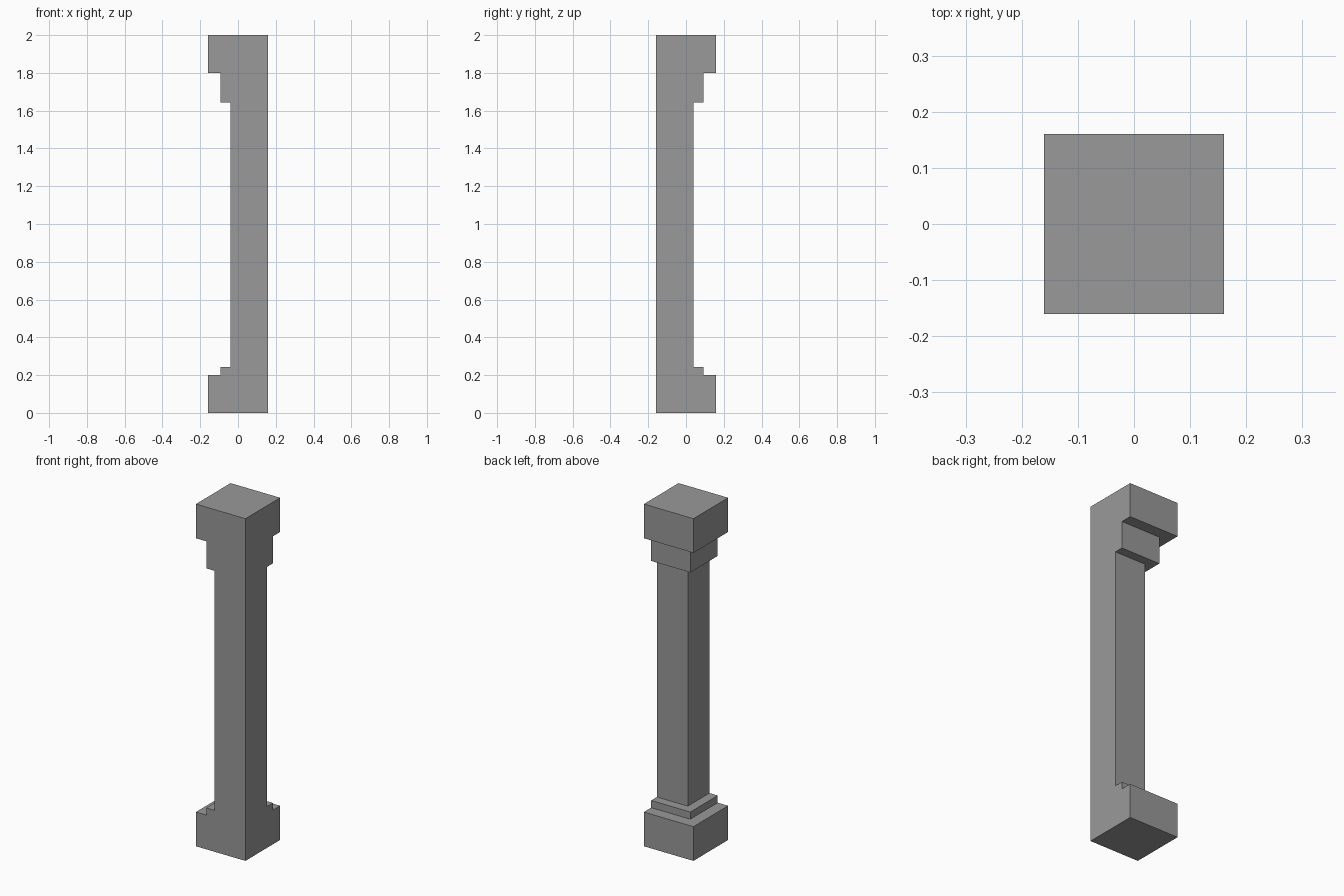
import bpy
import bmesh
from mathutils import Matrix, Vector

if "Cube" in bpy.data.objects:
    bpy.data.objects.remove(bpy.data.objects["Cube"])

HALF = 0.16  # outer half width; all blocks share the corner x=+HALF, y=-HALF

# Dark grey stone
stone = bpy.data.materials.new("dark_stone")
stone.diffuse_color = (0.32, 0.32, 0.32, 1.0)
stone.use_nodes = True
stone.node_tree.nodes["Principled BSDF"].inputs["Base Color"].default_value = stone.diffuse_color


def block(name, reach, z0, z1):
    """Square block from the shared flush corner out to x=-reach, y=+reach."""
    width = HALF + reach
    size = Vector((width, width, z1 - z0))
    centre = Vector((HALF - width / 2, -HALF + width / 2, (z0 + z1) / 2))
    bm = bmesh.new()
    bmesh.ops.create_cube(
        bm, size=1, matrix=Matrix.Translation(centre) @ Matrix.Diagonal(size).to_4x4())
    mesh = bpy.data.meshes.new(name)
    bm.to_mesh(mesh)
    bm.free()
    mesh.materials.append(stone)
    obj = bpy.data.objects.new(name, mesh)
    bpy.context.collection.objects.link(obj)
    return obj


# Corner pillar, stacked from the ground up
block("base_block", HALF, 0.0, 0.2)
block("base_step", 0.093, 0.2, 0.242)
block("shaft", 0.04, 0.242, 1.642)
block("capital_step", 0.093, 1.642, 1.8)
block("capital_block", HALF, 1.8, 2.0)
